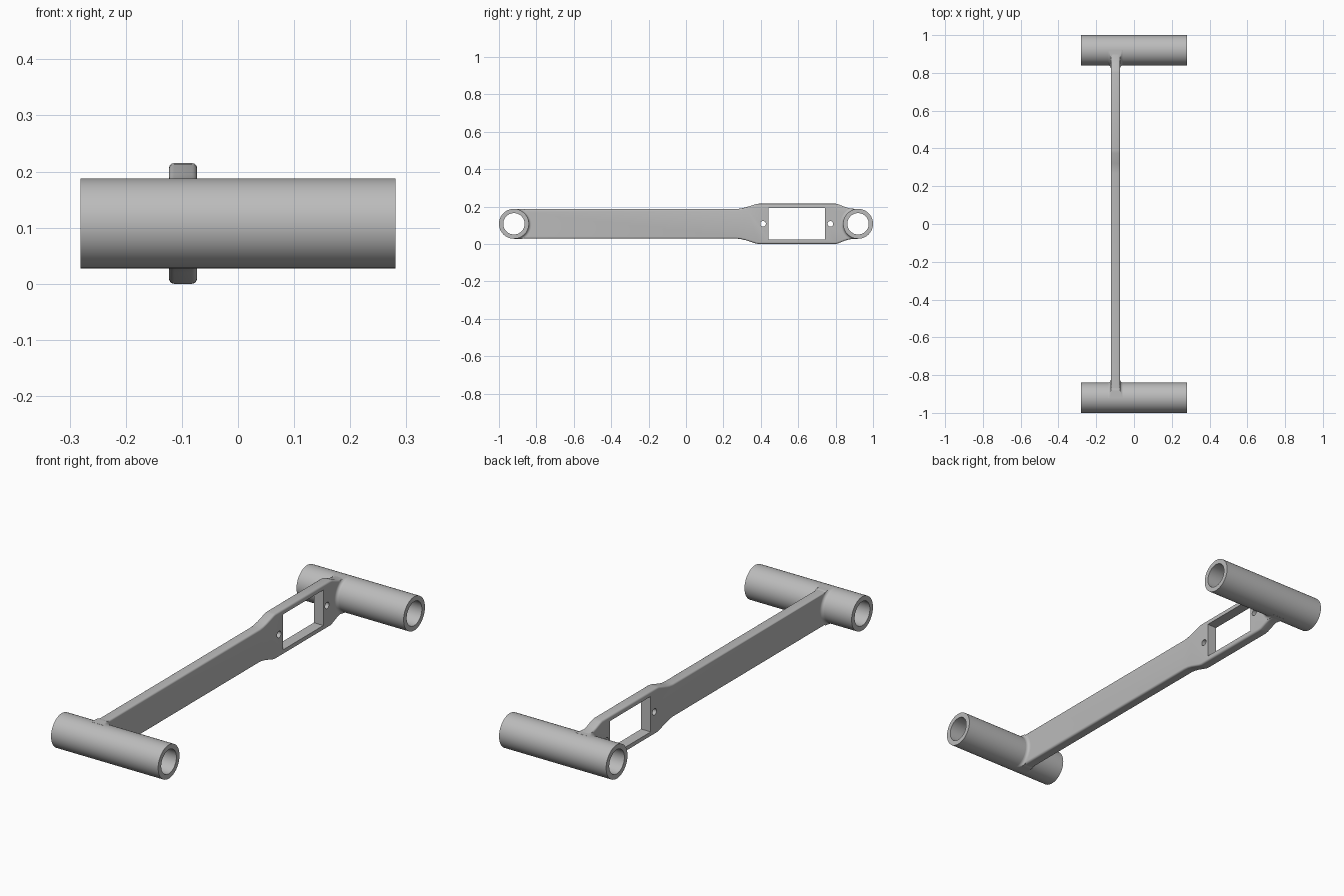
import bpy, bmesh, math
from mathutils import Matrix

cube = bpy.data.objects.get("Cube")
if cube:
    bpy.data.objects.remove(cube)

MID_Z = 0.1075      # height of the tube axes
ARM_X = -0.098      # centre plane of the arm
ARM_HALF = 0.025
TUBE_Y = 0.92
TUBE_R, BORE_R, TUBE_HALF = 0.08, 0.057, 0.281

grey = bpy.data.materials.new("light grey")
grey.use_nodes = True
grey.diffuse_color = (0.5, 0.5, 0.5, 1)
grey.node_tree.nodes["Principled BSDF"].inputs["Base Color"].default_value = (0.5, 0.5, 0.5, 1)


def add_object(name, bm, helper=False):
    bmesh.ops.recalc_face_normals(bm, faces=bm.faces)
    mesh = bpy.data.meshes.new(name)
    bm.to_mesh(mesh)
    bm.free()
    mesh.materials.append(grey)
    obj = bpy.data.objects.new(name, mesh)
    bpy.context.collection.objects.link(obj)
    if helper:
        obj.hide_render = True
        obj.hide_set(True)
    return obj


def smooth(obj):
    bpy.ops.object.select_all(action='DESELECT')
    obj.select_set(True)
    bpy.context.view_layer.objects.active = obj
    bpy.ops.object.shade_smooth_by_angle(angle=math.radians(35))


def lathe(profile, y, start, sweep, steps, closed):
    """Turn an (x, radius) loop about the tube axis at the given y."""
    bm = bmesh.new()
    rings = []
    for i in range(steps if closed else steps + 1):
        a = start + sweep * i / steps
        rings.append([bm.verts.new((x, y + r * math.cos(a), MID_Z + r * math.sin(a)))
                      for x, r in profile])
    n = len(profile)
    for i in range(steps):
        a, b = rings[i], rings[(i + 1) % len(rings)]
        for j in range(n):
            k = (j + 1) % n
            bm.faces.new((a[j], a[k], b[k], b[j]))
    if not closed:
        bm.faces.new(rings[0])
        bm.faces.new(rings[-1])
    return bm


def cylinder_cutter(name, x, y, radius, depth):
    bm = bmesh.new()
    bmesh.ops.create_cone(bm, cap_ends=True, segments=48, radius1=radius, radius2=radius, depth=depth,
                          matrix=Matrix.Translation((x, y, MID_Z)) @ Matrix.Rotation(math.pi / 2, 4, 'Y'))
    return add_object(name, bm, helper=True)


# Arm: side outline extruded across x, with rounded long edges
upper = [(-0.91, 0.079), (0.27, 0.079), (0.295, 0.082), (0.32, 0.088), (0.375, 0.1055),
         (0.39, 0.1075), (0.80, 0.1075), (0.815, 0.104), (0.85, 0.09), (0.875, 0.083), (0.91, 0.079)]
outline = upper + [(y, -h) for y, h in reversed(upper)]
bm = bmesh.new()
side = bm.faces.new([bm.verts.new((ARM_X - ARM_HALF, y, MID_Z + h)) for y, h in outline])
extruded = bmesh.ops.extrude_face_region(bm, geom=[side], use_keep_orig=True)
bmesh.ops.translate(bm, vec=(2 * ARM_HALF, 0, 0),
                    verts=[v for v in extruded["geom"] if isinstance(v, bmesh.types.BMVert)])
bmesh.ops.recalc_face_normals(bm, faces=bm.faces)
rims = [e for e in bm.edges if abs(e.verts[0].co.x - e.verts[1].co.x) < 0.001]
bmesh.ops.bevel(bm, geom=rims, offset=0.009, segments=4, profile=0.5, affect='EDGES')
arm = add_object("arm", bm)

# Openings in the arm: rectangular window, two screw holes, clearance inside the tubes
bm = bmesh.new()
bmesh.ops.create_cube(bm, size=1, matrix=Matrix.Translation((ARM_X, 0.592, MID_Z))
                      @ Matrix.Diagonal((0.2, 0.304, 0.168, 1)))
cutters = [add_object("window_cutter", bm, helper=True)]
for y in (0.412, 0.772):
    cutters.append(cylinder_cutter("screw_hole_cutter", ARM_X, y, 0.015, 0.2))
for y in (-TUBE_Y, TUBE_Y):
    cutters.append(cylinder_cutter("bore_cutter", 0, y, 0.068, 1))
for cutter in cutters:
    mod = arm.modifiers.new(cutter.name, 'BOOLEAN')
    mod.operation = 'DIFFERENCE'
    mod.solver = 'EXACT'
    mod.object = cutter
bpy.context.view_layer.objects.active = arm
arm.select_set(True)
for mod in list(arm.modifiers):
    bpy.ops.object.modifier_apply(modifier=mod.name)
for cutter in cutters:
    bpy.data.objects.remove(cutter)
smooth(arm)

# End tubes and the concave fillets that blend the arm into them
tube_profile = [(-TUBE_HALF, BORE_R), (-TUBE_HALF, TUBE_R), (TUBE_HALF, TUBE_R), (TUBE_HALF, BORE_R)]
F = 0.014
for label, y in (("front", -TUBE_Y), ("back", TUBE_Y)):
    smooth(add_object(label + "_tube", lathe(tube_profile, y, 0, 2 * math.pi, 64, True)))
    curve = [(ARM_HALF + F - F * math.cos(t * math.pi / 12), TUBE_R + F - F * math.sin(t * math.pi / 12))
             for t in range(7)]
    fillet = ([(ARM_X + x, r) for x, r in curve] + [(ARM_X + ARM_HALF + F, TUBE_R - 0.005),
              (ARM_X - ARM_HALF - F, TUBE_R - 0.005)] + [(ARM_X - x, r) for x, r in reversed(curve)])
    start = -math.pi / 2 if y < 0 else math.pi / 2
    bm = lathe(fillet, y, start, math.pi, 32, False)
    for v in bm.verts:
        v.co.z = max(MID_Z - 0.0805, min(MID_Z + 0.0805, v.co.z))
    smooth(add_object(label + "_fillet", bm))
